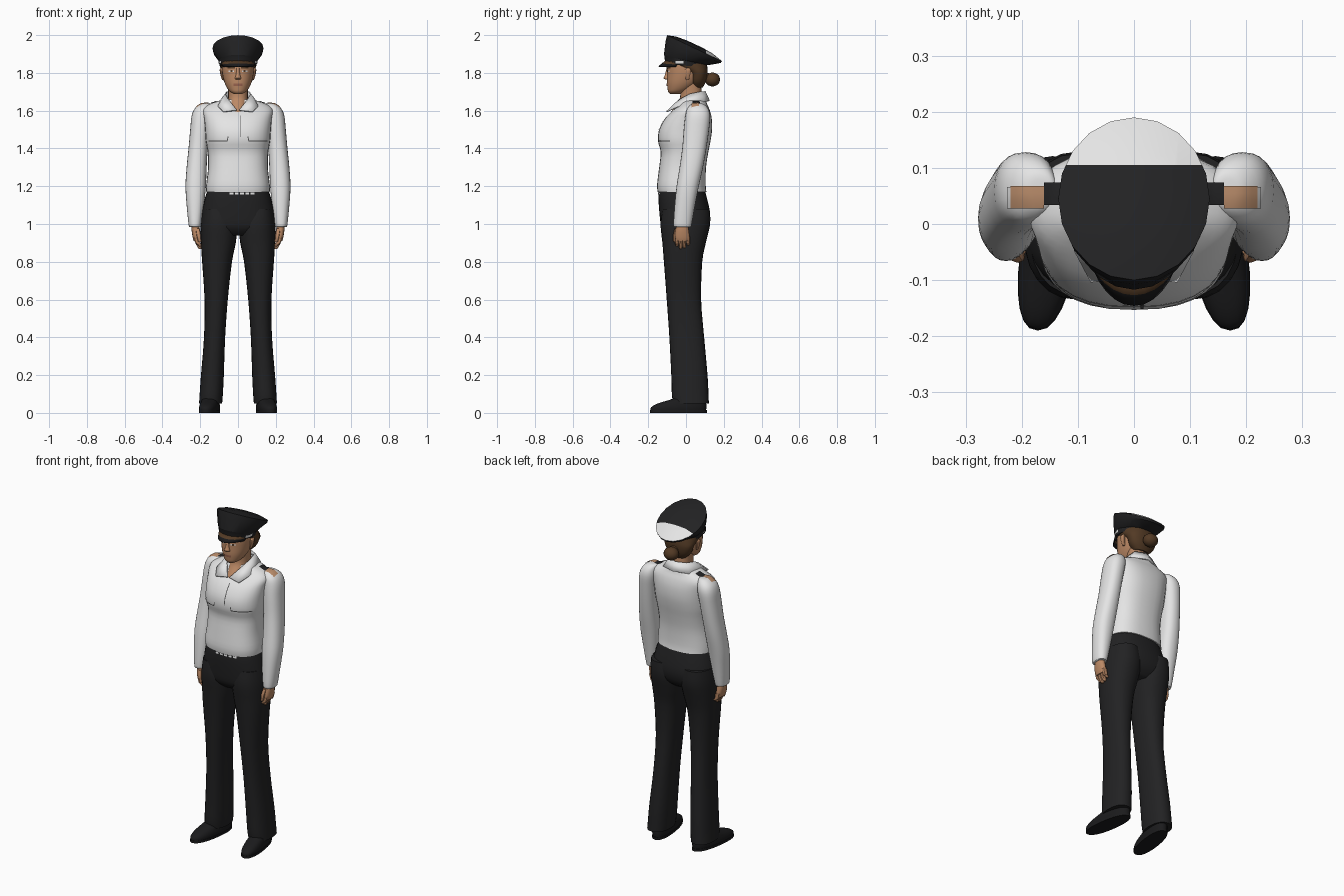
import bpy, bmesh, math
from mathutils import Vector, Matrix
from mathutils.bvhtree import BVHTree


def material(name, r, g, b):
    m = bpy.data.materials.new(name)
    m.diffuse_color = (r, g, b, 1)
    return m


WHITE = material("white cloth", 0.78, 0.78, 0.78)
BLACK = material("black cloth", 0.016, 0.016, 0.017)
LEATHER = material("black leather", 0.011, 0.011, 0.012)
SKIN = material("skin", 0.50, 0.25, 0.13)
HAIR = material("brown hair", 0.085, 0.042, 0.018)
TAN = material("tan braid", 0.50, 0.27, 0.15)
LIP = material("lips", 0.33, 0.13, 0.08)
SEAM = material("grey seam", 0.09, 0.09, 0.09)


def finish(bm, name, mats, angle=45):
    bm.normal_update()
    me = bpy.data.meshes.new(name)
    bm.to_mesh(me)
    me.shade_smooth()
    me.set_sharp_from_angle(angle=math.radians(angle))
    for m in mats:
        me.materials.append(m)
    ob = bpy.data.objects.new(name, me)
    bpy.context.collection.objects.link(ob)
    return ob


def spline(rows, steps):
    """Smooth in-between sections through the given ones."""
    out = []
    for i in range(len(rows) - 1):
        p0, p1 = rows[max(i - 1, 0)], rows[i]
        p2, p3 = rows[i + 1], rows[min(i + 2, len(rows) - 1)]
        for k in range(steps):
            t = k / steps
            out.append([0.5 * (2 * b + (c - a) * t + (2 * a - 5 * b + 4 * c - d) * t * t
                        + (3 * b - a - 3 * c + d) * t ** 3) for a, b, c, d in zip(p0, p1, p2, p3)])
    return out + [list(rows[-1])]


def loft(bm, rows, n=24, e=2.3, steps=3, shear=0, side=1):
    """Rows hold z, x0, x1, y0, y1 and optionally the front-to-back drop."""
    rings = []
    for row in spline(rows, steps):
        z, x0, x1, y0, y1 = row[:5]
        drop = row[5] if len(row) > 5 else 0
        ring = []
        for i in range(n):
            a = 2 * math.pi * i / n
            c, s = [math.copysign(abs(v) ** (2 / e), v) for v in (math.cos(a), math.sin(a))]
            y = (y0 + y1) / 2 + s * (y1 - y0) / 2
            x = (x0 + x1) / 2 + c * (x1 - x0) / 2 - shear * y
            ring.append(bm.verts.new((side * x, y, z - drop * s / 2)))
        rings.append(ring)
    faces = [bm.faces.new((p[i], p[(i + 1) % n], q[(i + 1) % n], q[i]))
             for p, q in zip(rings, rings[1:]) for i in range(n)]
    faces += [bm.faces.new(rings[0]), bm.faces.new(rings[-1])]
    bmesh.ops.recalc_face_normals(bm, faces=faces)


def part(name, mat, rows, sides=(1,), **kw):
    bm = bmesh.new()
    for s in sides:
        loft(bm, rows, side=s, **kw)
    return finish(bm, name, [mat])


def plate(name, mat, bvh, corners, direction, n=6):
    """Thin patch projected onto a surface; corners run around the patch."""
    bm = bmesh.new()
    a, b, c, d = map(Vector, corners)
    direction = Vector(direction)
    grid = []
    for i in range(n + 1):
        p, q = a.lerp(b, i / n), d.lerp(c, i / n)
        line = []
        for j in range(4):
            o = p.lerp(q, j / 3)
            hit = bvh.ray_cast(o, direction)[0]
            line.append(bm.verts.new((hit or o) - direction * 0.004))
        grid.append(line)
    for p, q in zip(grid, grid[1:]):
        for j in range(3):
            f = bm.faces.new((p[j], q[j], q[j + 1], p[j + 1]))
            f.normal_update()
            if f.normal.dot(direction) > 0:
                f.normal_flip()
    return finish(bm, name, [mat])


def front_plate(name, mat, bvh, x0, x1, z0, z1):
    return plate(name, mat, bvh, [(x0, -1, z0), (x1, -1, z0), (x1, -1, z1), (x0, -1, z1)], (0, 1, 0))


BOTH = (1, -1)

# Shirt: torso and two sleeves
bm = bmesh.new()
loft(bm, [(1.17, -.168, .168, -.150, .108), (1.21, -.168, .168, -.153, .104),
          (1.30, -.158, .158, -.142, .106), (1.38, -.160, .160, -.134, .118),
          (1.44, -.170, .170, -.148, .130), (1.50, -.174, .174, -.142, .138),
          (1.56, -.180, .180, -.110, .136), (1.605, -.185, .185, -.066, .125),
          (1.635, -.150, .150, -.035, .112), (1.66, -.075, .075, -.025, .105)], n=32, e=2.5)
for s in BOTH:
    loft(bm, [(.985, .198, .258, -.062, .026), (1.0, .194, .262, -.066, .030),
              (1.10, .180, .272, -.060, .048), (1.20, .170, .278, -.050, .068),
              (1.30, .166, .272, -.034, .090), (1.40, .160, .262, -.020, .108),
              (1.50, .150, .253, -.012, .122), (1.57, .140, .246, -.004, .128),
              (1.61, .138, .230, .006, .118), (1.634, .140, .200, .028, .095),
              (1.638, .155, .180, .050, .075)], side=s)
shirt_bvh = BVHTree.FromBMesh(bm)
finish(bm, "shirt", [WHITE])

# Trousers: hips and two legs
bm = bmesh.new()
loft(bm, [(1.18, -.160, .160, -.143, .098), (1.14, -.174, .174, -.146, .110),
          (1.05, -.193, .193, -.140, .128), (.98, -.190, .190, -.128, .112),
          (.94, -.130, .130, -.090, .070)], n=32, e=2.4)
for s in BOTH:
    loft(bm, [(1.08, .020, .188, -.125, .125), (1.0, .003, .197, -.135, .128),
              (.90, .012, .196, -.125, .105), (.80, .032, .190, -.117, .086),
              (.60, .054, .177, -.102, .080), (.40, .068, .180, -.088, .096),
              (.20, .075, .196, -.078, .114), (.10, .080, .203, -.075, .119),
              (.05, .084, .206, -.068, .121)], side=s)
belt_bvh = BVHTree.FromBMesh(bm)
finish(bm, "trousers", [BLACK])
for i in range(5):
    x = -.045 + .028 * i
    front_plate("belt_buckle_piece", WHITE, belt_bvh, x, x + .02, 1.157, 1.167)

# Shoes: upper and sole
part("shoes", LEATHER, [(.012, .097, .193, -.188, .106), (.03, .096, .195, -.184, .108),
                        (.05, .099, .192, -.150, .107), (.075, .104, .187, -.070, .104),
                        (.10, .110, .180, -.035, .100)], BOTH, shear=.14, e=2.4)
part("soles", LEATHER, [(0, .094, .196, -.190, .110), (.014, .094, .196, -.190, .110)],
     BOTH, shear=.14, steps=1)

# Hands: palm, four fingers and thumb
bm = bmesh.new()
for s in BOTH:
    loft(bm, [(1.01, .205, .245, -.048, .008), (.97, .203, .246, -.056, .015),
              (.93, .202, .240, -.060, .020), (.91, .206, .234, -.052, .014)], n=14, side=s)
    for k in range(4):
        y, tip = -.058 + .0195 * k, (.882, .868, .872, .886)[k]
        loft(bm, [(.935, .204, .236, y, y + .021), (.90, .198, .226, y, y + .020),
                  (tip + .008, .192, .213, y + .002, y + .019), (tip, .195, .207, y + .006, y + .014)],
             n=8, side=s)
    loft(bm, [(.975, .202, .226, -.060, -.032), (.94, .196, .220, -.069, -.044),
              (.905, .194, .211, -.067, -.048)], n=8, side=s)
finish(bm, "hands", [SKIN])

# Neck with the open chest area
part("neck", SKIN, [(1.585, -.045, .045, -.085, .060), (1.62, -.050, .050, -.060, .080),
                    (1.66, -.052, .052, -.034, .088), (1.70, -.052, .052, -.030, .082),
                    (1.76, -.056, .056, -.030, .080)])

# Head, ears and nose
bm = bmesh.new()
loft(bm, [(1.687, -.020, .020, -.082, -.035), (1.70, -.042, .042, -.094, .000),
          (1.72, -.058, .058, -.098, .035), (1.75, -.072, .072, -.101, .070),
          (1.79, -.082, .082, -.100, .095), (1.83, -.086, .086, -.100, .103),
          (1.87, -.084, .084, -.094, .100)], n=28, e=2.15)
head_bvh = BVHTree.FromBMesh(bm)
for s in BOTH:
    loft(bm, [(1.762, .074, .084, .000, .014), (1.785, .078, .092, -.006, .022),
              (1.815, .080, .097, -.006, .026), (1.825, .082, .092, .002, .020)], n=10, side=s)
loft(bm, [(1.764, -.012, .012, -.106, -.085), (1.772, -.017, .017, -.119, -.085),
          (1.79, -.011, .011, -.112, -.085), (1.825, -.008, .008, -.103, -.085)], n=10)
finish(bm, "head", [SKIN])
front_plate("mouth", LIP, head_bvh, -.024, .024, 1.731, 1.743)
for s in BOTH:
    for label, mat, a, b, z0, z1 in (("eye_white", WHITE, .021, .049, 1.805, 1.813),
                                     ("eye_iris", HAIR, .030, .040, 1.804, 1.815),
                                     ("eyebrow", HAIR, .016, .056, 1.823, 1.830)):
        ob = front_plate(label, mat, head_bvh, s * a, s * b, z0, z1)
        ob.location.y = -.002 if label == "eye_iris" else 0

# Hair and bun
part("hair", HAIR, [(1.722, -.042, .042, .036, .088), (1.755, -.074, .074, .020, .106),
                    (1.80, -.090, .090, .012, .114), (1.83, -.094, .094, -.050, .113),
                    (1.85, -.094, .094, -.090, .108)])
bm = bmesh.new()
bmesh.ops.create_uvsphere(bm, u_segments=16, v_segments=10, radius=1,
                          matrix=Matrix.Translation((0, .140, 1.765)) @ Matrix.Diagonal((.043, .040, .037, 1)))
bmesh.ops.create_uvsphere(bm, u_segments=14, v_segments=8, radius=.026,
                          matrix=Matrix.Translation((0, .108, 1.776)))
finish(bm, "hair_bun", [HAIR])

# Cap: band, flared wall and sloping top with a white rear panel
bm = bmesh.new()
loft(bm, [(1.838, -.098, .098, -.110, .106, .025), (1.866, -.102, .102, -.115, .112, .050),
          (1.868, -.105, .105, -.117, .116, .055), (1.910, -.131, .131, -.108, .184, .115),
          (1.931, -.135, .135, -.100, .190, .137), (1.947, -.092, .092, -.052, .142, .090),
          (1.953, -.042, .042, .002, .088, .040)], n=20, e=2, steps=1)
bmesh.ops.bisect_plane(bm, geom=bm.verts[:] + bm.edges[:] + bm.faces[:],
                       plane_co=(0, .105, 0), plane_no=(0, 1, 0))
bm.normal_update()
for f in bm.faces:
    if f.calc_center_median().y > .105 and f.normal.z > .4:
        f.material_index = 1
cap_bvh = BVHTree.FromBMesh(bm)
finish(bm, "cap", [BLACK, WHITE], 30)
for s in BOTH:
    plate("cap_side_button", WHITE, cap_bvh,
          [(s, -.055, 1.85), (s, -.012, 1.85), (s, -.012, 1.863), (s, -.055, 1.863)], (-s, 0, 0))

# Visor: brown inner part with a black rim
bm = bmesh.new()
arcs = []
for rx, ry, z in ((.100, .108, 1.868), (.094, .127, 1.850), (.088, .146, 1.836)):
    arcs.append([bm.verts.new((rx * math.sin(t), -ry * math.cos(t), z - .010 * (1 - math.cos(t))))
                 for t in [math.radians(-68 + 136 * i / 12) for i in range(13)]])
for k in range(2):
    for i in range(12):
        f = bm.faces.new((arcs[k][i], arcs[k + 1][i], arcs[k + 1][i + 1], arcs[k][i + 1]))
        f.material_index = k
ob = finish(bm, "visor", [HAIR, LEATHER])
ob.modifiers.new("thickness", "SOLIDIFY").thickness = .005

# Collar: folded strip, left half mirrored
top = [(0, .097, 1.70), (.056, .074, 1.698), (.064, .02, 1.685), (.048, -.034, 1.655), (.006, -.088, 1.600)]
low = [(0, .120, 1.650), (.082, .092, 1.645), (.102, .02, 1.634), (.104, -.045, 1.618), (.076, -.100, 1.592)]
bm = bmesh.new()
a, b = [[bm.verts.new(p) for p in row] for row in (top, low)]
for i in range(4):
    bm.faces.new((a[i], b[i], b[i + 1], a[i + 1]))
ob = finish(bm, "collar", [WHITE])
ob.modifiers.new("mirror", "MIRROR")
ob.modifiers.new("thickness", "SOLIDIFY").thickness = .007

# Shirt details: pocket edges, placket seam and shoulder boards
front_plate("placket_seam", SEAM, shirt_bvh, .012, .017, 1.46, 1.575)
for s in BOTH:
    front_plate("pocket_edge", SEAM, shirt_bvh, s * .055, s * .155, 1.436, 1.442)
    plate("pocket_corner", SEAM, shirt_bvh, [(s * .05, -1, 1.462), (s * .055, -1, 1.462),
                                             (s * .06, -1, 1.438), (s * .055, -1, 1.438)], (0, 1, 0))
    for label, mat, x0, x1, y0, y1 in (("shoulder_board_base", BLACK, .115, .160, .034, .074),
                                       ("shoulder_board", TAN, .160, .220, .028, .068),
                                       ("shoulder_board_end", WHITE, .220, .226, .028, .066)):
        plate(label, mat, shirt_bvh, [(s * x0, y0, 3), (s * x1, y0, 3), (s * x1, y1, 3), (s * x0, y1, 3)],
              (0, 0, -1))
